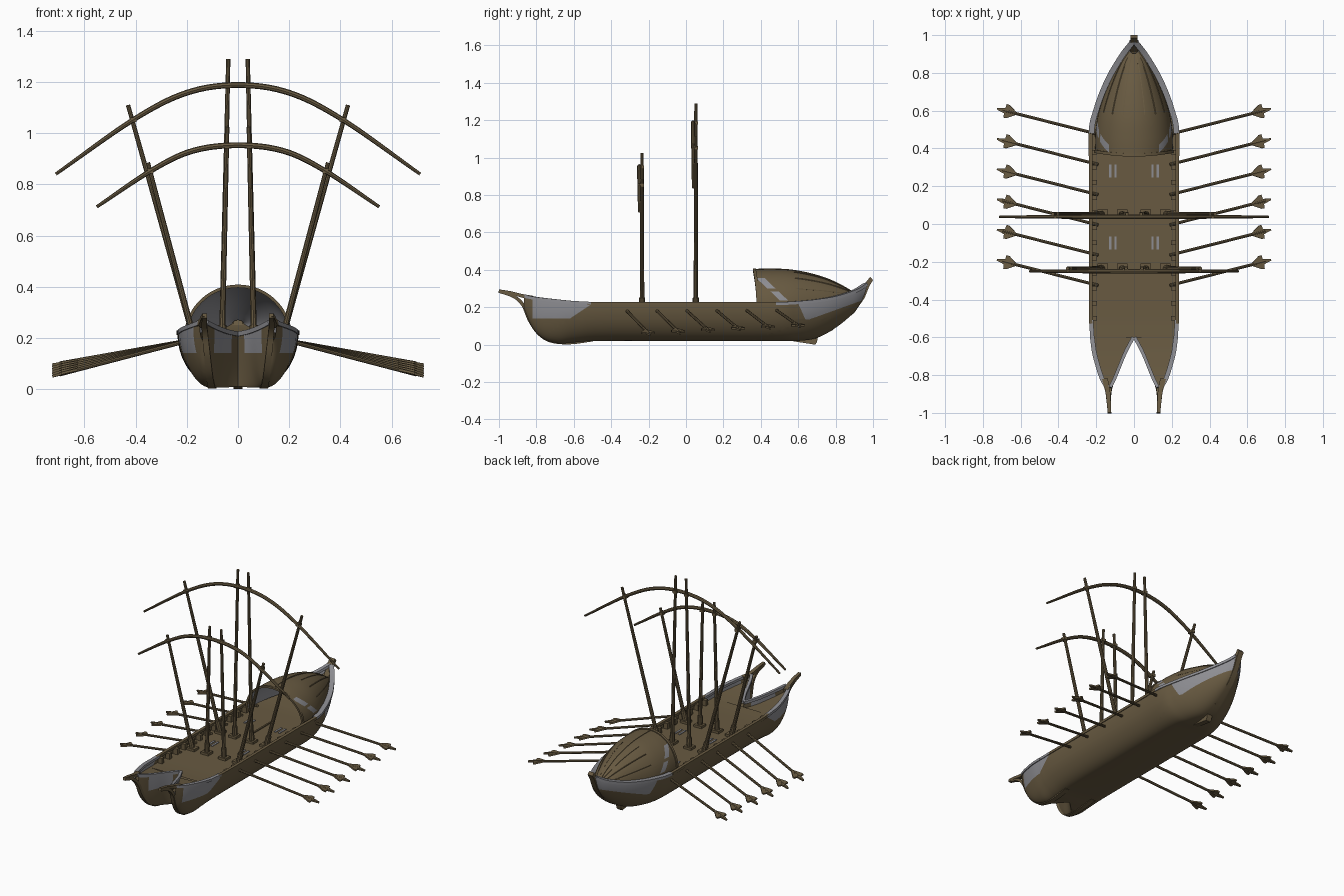
import bpy, bmesh, math
from mathutils import Vector

if "Cube" in bpy.data.objects:
    bpy.data.objects.remove(bpy.data.objects["Cube"])


def material(name, col):
    m = bpy.data.materials.new(name)
    m.diffuse_color = (*col, 1)
    m.use_nodes = True
    m.node_tree.nodes["Principled BSDF"].inputs["Base Color"].default_value = m.diffuse_color
    return m


WOOD = material("brown wood", (0.138, 0.102, 0.053))
GREY = material("grey plating", (0.27, 0.27, 0.29))


def make(name, verts, faces, mat, mirror=False, rule=None, cuts=()):
    """Mesh object, optionally mirrored in x; cuts are (point, normal) planes
    that split faces, and rule(centre) picks the grey ones."""
    verts = [Vector(v) for v in verts]
    if mirror:
        n = len(verts)
        verts += [Vector((-v.x, v.y, v.z)) for v in verts]
        faces = faces + [tuple(i + n for i in reversed(f)) for f in faces]
    me = bpy.data.meshes.new(name)
    me.from_pydata(verts, [], faces)
    bm = bmesh.new()
    bm.from_mesh(me)
    bmesh.ops.remove_doubles(bm, verts=bm.verts, dist=1e-5)
    for co, no in cuts:
        bmesh.ops.bisect_plane(bm, geom=bm.verts[:] + bm.edges[:] + bm.faces[:],
                               dist=1e-5, plane_co=co, plane_no=no)
    bmesh.ops.recalc_face_normals(bm, faces=bm.faces)
    if rule:
        for f in bm.faces:
            f.material_index = 1 if rule(f.calc_center_median()) else 0
    bm.to_mesh(me)
    bm.free()
    me.materials.append(mat)
    if rule:
        me.materials.append(GREY)
    me.shade_smooth()
    me.set_sharp_from_angle(angle=math.radians(35))
    ob = bpy.data.objects.new(name, me)
    bpy.context.collection.objects.link(ob)


def spline(pts, n):
    """Catmull-Rom subdivision of tuples of any length."""
    p = [Vector(q) for q in pts]
    p = [2 * p[0] - p[1]] + p + [2 * p[-1] - p[-2]]
    out = []
    for i in range(1, len(p) - 2):
        a, b, c, d = p[i - 1:i + 3]
        for t in (k / n for k in range(n)):
            out.append(0.5 * (2 * b + (c - a) * t + (2 * a - 5 * b + 4 * c - d) * t * t
                              + (3 * b - a - 3 * c + d) * t ** 3))
    return out + [p[-2]]


def grid(name, rows, mat, rule=None, cuts=()):
    w = len(rows[0])
    faces = [(r * w + c, r * w + c + 1, (r + 1) * w + c + 1, (r + 1) * w + c)
             for r in range(len(rows) - 1) for c in range(w - 1)]
    make(name, [v for r in rows for v in r], faces, mat, True, rule, cuts)


def sweep(name, pts, mat, ref, w, h, k=4, taper=lambda t: 1, mirror=False):
    """Solid bar of k sides along a path; w is its half size along ref."""
    pts = [Vector(p) for p in pts]
    verts, n, ref = [], len(pts), Vector(ref)
    s, off = (math.sqrt(2), math.pi / 4) if k == 4 else (1, 0)
    for i, p in enumerate(pts):
        t = (pts[min(i + 1, n - 1)] - pts[max(i - 1, 0)]).normalized()
        a = (ref - t * t.dot(ref)).normalized()
        b = t.cross(a)
        q = s * taper(i / (n - 1))
        for j in range(k):
            g = off + 2 * math.pi * j / k
            verts.append(p + a * (w * q * math.cos(g)) + b * (h * q * math.sin(g)))
    faces = [(i * k + j, i * k + (j + 1) % k, (i + 1) * k + (j + 1) % k, (i + 1) * k + j)
             for i in range(n - 1) for j in range(k)]
    faces += [tuple(range(k)), tuple(range((n - 1) * k, n * k))]
    make(name, verts, faces, mat, mirror)


def box(name, c, size, mat=WOOD, mirror=True):
    x, y, z = c
    sweep(name, [(x, y, z - size[2] / 2), (x, y, z + size[2] / 2)], mat,
          (1, 0, 0), size[0] / 2, size[1] / 2, mirror=mirror)


X, Y, Z = (1, 0, 0), (0, 1, 0), (0, 0, 1)
N = 14


def arc(xb, zb, xo, zo):
    """Rounded side from the bilge (xb, zb) up to the rail (xo, zo)."""
    return [(xb + (xo - xb) * math.sin(i / N * math.pi / 2) ** 1.06,
             zb + (zo - zb) * (1 - math.cos(i / N * math.pi / 2))) for i in range(N + 1)]


def inside(xb, zb, xo, zo, drop=.04):
    """Point on that side a little below the rail, where the deck meets it."""
    c = min(1, drop / max(zo - zb, .001))
    return xb + (xo - xb) * math.sqrt(1 - c * c) ** 1.06, zo - min(drop, zo - zb)


def plated(c):
    """Grey plating near the rail at both ends."""
    if c.y > 0.5:
        return c.y > 0.60 + (0.22 - c.z) * 0.45 and c.z > 0.135 + max(0, c.y - 0.66) * 0.36
    if abs(c.x) < .125 and c.y < -.6:       # inner side of the fork
        return -.8 < c.y < -.645 and c.z > .14
    return -0.82 < c.y < -0.5 - max(0, 0.22 - c.z) * 1.5 and c.z > 0.14


hull_cuts = [((0, .6, .22), (0, 1, .45)), ((0, .66, .135), (0, -.36, 1)), ((0, 0, .135), Z),
             ((0, -.5, .22), (0, -1, 1.5)), ((0, 0, .14), Z)]
fork_cuts = hull_cuts[3:] + [((0, y, 0), Y) for y in (-.82, -.8, -.645)]

# main hull: y, rail x, rail z, bilge x, bottom z
main = spline([(-0.60, .228, .225, .10, .010), (-0.45, .235, .22, .10, .02), (0, .235, .22, .10, .02),
               (0.3, .235, .22, .10, .02), (0.5, .235, .22, .095, .02), (0.6, .212, .225, .07, .02),
               (0.7, .177, .235, .035, .036), (0.8, .13, .252, .018, .09), (0.9, .068, .285, .012, .175),
               (0.955, .025, .318, .008, .26), (0.98, .012, .335, .006, .325)], 8)
grid("hull", [[(0, y, zb)] + [(x, y, z) for x, z in arc(xb, zb, xo, zg)]
              for y, xo, zg, xb, zb in main], WOOD, plated, hull_cuts)
edges = [(y, *inside(xb, zb, xo, zg)) for y, xo, zg, xb, zb in main]
grid("deck", [[(0, y, z), (x - .001, y, z)] for y, x, z in edges], WOOD)

# forked prow: y, inner rail x, z, outer rail x, z, inner and outer bilge x, bottom z
fork = spline([(-0.60, 0, .215, .228, .225, 0, .10, .010), (-0.68, .042, .224, .217, .233, .08, .11, .006),
               (-0.76, .075, .236, .196, .242, .10, .12, .03), (-0.82, .10, .248, .175, .25, .113, .13, .09),
               (-0.865, .122, .26, .15, .26, .124, .136, .19)], 8)
grid("forked_prow", [[(x, y, z) for x, z in arc(bi, zb, xi, zi)[::-1] + arc(bo, zb, xo, zo)]
                     for y, xi, zi, xo, zo, bi, bo, zb in fork], WOOD, plated, fork_cuts)
ends = [(y, inside(bi, zb, xi, zi), inside(bo, zb, xo, zo)) for y, xi, zi, xo, zo, bi, bo, zb in fork]
grid("prow_deck", [[(i[0], y, i[1]), (o[0] - .001, y, o[1])] for y, i, o in ends], WOOD)

# rails: grey at the ends, brown amidships
rail = [(xo, y, zg) for y, xo, zg, xb, zb in main]
for name, lo, hi, mat, wide in (("rail_front", -.61, -.49, GREY, .011), ("rail_middle", -.53, .49, WOOD, .01),
                                ("rail_stern", .47, .97, GREY, .015)):
    sweep(name, [(max(x - wide + .004, .008), y, z) for x, y, z in rail if lo < y < hi],
          mat, Z, .008, wide, mirror=True)
sweep("prow_outer_rail", [(xo - .007, y, zo) for y, xi, zi, xo, zo, *_ in fork], GREY, Z, .008, .012, mirror=True)
sweep("prow_inner_rail", [(xi + .004, y, zi) for y, xi, zi, *_ in fork], GREY, Z, .009, .009, mirror=True)

# curved stems and horns of the fork
sweep("prow_stem", spline([(.10, -.50, .03), (.10, -.62, .014), (.105, -.72, .022), (.112, -.785, .06),
                           (.12, -.835, .13), (.128, -.87, .21), (.132, -.92, .257), (.13, -1, .285)], 6),
      WOOD, X, .016, .013, taper=lambda t: 1 - .4 * t, mirror=True)
sweep("prow_horn", spline([(.155, -.82, .25), (.14, -.88, .262), (.134, -.94, .278), (.13, -1, .289)], 4),
      WOOD, X, .015, .011, taper=lambda t: 1 - .4 * t, mirror=True)

# stern post with skeg, an extruded side profile
prof = [(.5, .03), (.6, .014), (.69, 0), (.7, .012), (.705, .04), (.78, .075), (.9, .17), (.955, .25),
        (.98, .312), (1, .345), (.985, .362), (.965, .338), (.94, .3), (.88, .2), (.78, .12), (.65, .06)]
m = len(prof)
make("stern_post", [(s * .018, y, z) for s in (-1, 1) for y, z in prof],
     [tuple(range(m)), tuple(range(m, 2 * m))]
     + [(i, (i + 1) % m, m + (i + 1) % m, m + i) for i in range(m)], WOOD)

# domed shelter over the stern: y, half width, top z, base z
dome = spline([(.365, .205, .402, .20), (.45, .205, .404, .20), (.55, .192, .4, .20), (.65, .162, .383, .205),
               (.75, .122, .354, .215), (.84, .075, .312, .235), (.90, .03, .275, .25)], 8)


def dome_pt(st, a, grow=0.0):
    y, w, zt, zb = st
    return ((w + grow) * math.cos(a), y + .02 * math.cos(a) ** 2, zb + (zt + grow - zb) * math.sin(a))


def dome_patch(c):
    return .235 < c.z < .355 and not .285 < c.z < .3 and abs(c.y - .415 - (.34 - c.z) * 1.05) < .022


dome_cuts = [((0, 0, z), Z) for z in (.235, .285, .3, .355)]
dome_cuts += [((0, .415 + d, .34), (0, 1, 1.05)) for d in (-.022, .022)]
angles = [i / 28 * math.pi / 2 for i in range(29)]
grid("shelter_roof", [[dome_pt(s, a) for a in angles] for s in dome], WOOD, dome_patch, dome_cuts)
grid("shelter_lining", [[dome_pt(s, a, -.006) for a in angles] for s in dome], GREY)
sweep("shelter_arch", [dome_pt(dome[0], i / 40 * math.pi) for i in range(41)], WOOD, Y, .008, .006)
for i, deg in enumerate((30, 52, 72)):
    sweep(f"shelter_rib_{i}", [dome_pt(s, math.radians(deg)) for s in dome[18:]], WOOD, Z, .002, .002, mirror=True)
sweep("shelter_ridge", [dome_pt(s, math.pi / 2) for s in dome], WOOD, X, .004, .003)

# deck fittings: ridge plank, side cleats and grey slots
box("deck_ridge", (0, .255, .183), (.01, .23, .008), mirror=False)
for i in range(12):
    box(f"cleat_{i}", (.212, -.5 + .08 * i, .197), (.03, .024, .04))
for i, y in enumerate((.28, -.1)):
    for j, x in enumerate((.098, .126)):
        box(f"deck_slot_{i}_{j}", (x, y, .1815), (.013, .07, .005), GREY)

# two rows of masts, each with a bowed yard
rows = [("rear", .053, (.43, 1.11), (.038, 1.29), [(.712, .84), (.41, 1.052), (.2, 1.158)], 1.188, .41),
        ("front", -.235, (.352, .885), (.042, 1.025), [(.552, .712), (.342, .852), (.18, .93)], .953, .342)]
for name, y, outer, inner, half, peak, cross in rows:
    for part, bx, (tx, tz) in (("outer_mast", .165, outer), ("inner_mast", .063, inner)):
        base, top = Vector((bx, y, .17)), Vector((tx, y, tz))
        sweep(f"{name}_{part}", [base, top], WOOD, Y, .0125, .0125, 10, lambda t: 1 - .3 * t, True)
        sweep(f"{name}_{part}_collar", [base, base.lerp(top, .08 / (tz - .17))], WOOD, Y, .017, .017, 10, mirror=True)
        box(f"{name}_{part}_step", (bx, y, .187), (.055, .05, .016))
    path = [(-x, y - .015, z) for x, z in half] + [(0, y - .015, peak)] + [(x, y - .015, z) for x, z in half[::-1]]
    sweep(f"{name}_yard", spline(path, 8), WOOD, Y, .0115, .0115, 8, lambda t: 1 - .45 * abs(2 * t - 1) ** 3)
    # lashings where yard meets mast
    for j, (lx, lz) in enumerate(((cross, half[1][1]), (inner[0] + .003, peak - .003))):
        box(f"{name}_lashing_{j}", (lx, y - .006, lz), (.025, .034, .018))

# six oars a side with three-pointed webbed blades
blade = [(0, .008), (.045, .036), (.06, .037), (.062, .014), (.105, .004)]
blade = blade + [(u, -v) for u, v in blade[::-1]]
n = len(blade)
for i in range(6):
    y0 = -.315 + .16 * i
    a = Vector((.19, y0 - .01, .19))
    b = Vector((.725, y0 + .125, .05 + .009 * i))
    u = (b - a).normalized()
    v = Vector(Z).cross(u).normalized()
    w = u.cross(v)
    sweep(f"oar_{i}", [a, b - u * .03], WOOD, Z, .008, .008, 8, mirror=True)
    o = b - u * .105
    make(f"oar_blade_{i}", [o + u * p + v * q + w * s for s in (-.005, .005) for p, q in blade],
         [tuple(range(n)), tuple(range(n, 2 * n))]
         + [(k, (k + 1) % n, n + (k + 1) % n, n + k) for k in range(n)], WOOD, True)
